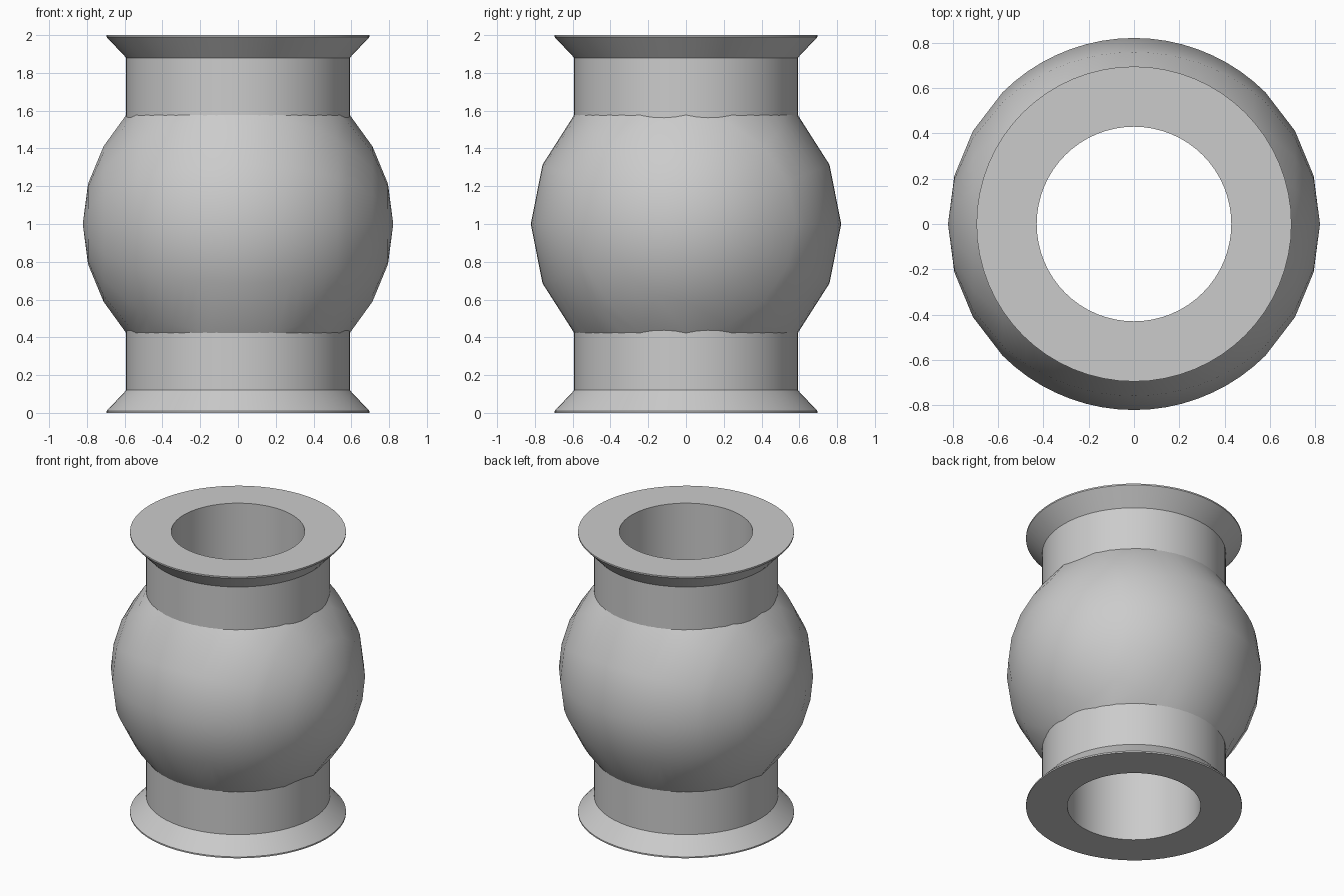
import bpy
import bmesh
from math import cos, sin, radians, tau, hypot
from mathutils import Vector

default = bpy.data.objects.get("Cube")
if default:
    bpy.data.objects.remove(default, do_unlink=True)

CENTRE = 1.0
BALL_R, CUT = 0.822, 0.577
NECK_R, FLANGE_R, BORE_R = 0.592, 0.696, 0.43

steel = bpy.data.materials.new("grey_steel")
steel.use_nodes = True
GREY = (0.6, 0.6, 0.6, 1)
steel.diffuse_color = GREY
steel.node_tree.nodes["Principled BSDF"].inputs["Base Color"].default_value = GREY


def lathe(bm, points, axis, steps, closed=False):
    """Spin a profile a full turn about an axis through the origin."""
    verts = [bm.verts.new(p) for p in points]
    ends = verts[1:] + verts[:1] if closed else verts[1:]
    edges = [bm.edges.new(pair) for pair in zip(verts, ends)]
    bmesh.ops.spin(bm, geom=verts + edges, cent=(0, 0, 0), axis=axis,
                   angle=tau, steps=steps, use_merge=True)
    bmesh.ops.remove_doubles(bm, verts=bm.verts, dist=0.0005)


def finish(bm, name, angle):
    bmesh.ops.recalc_face_normals(bm, faces=bm.faces)
    mesh = bpy.data.meshes.new(name)
    bm.to_mesh(mesh)
    bm.free()
    mesh.materials.append(steel)
    obj = bpy.data.objects.new(name, mesh)
    obj.location.z = CENTRE
    bpy.context.collection.objects.link(obj)
    bpy.ops.object.select_all(action="DESELECT")
    obj.select_set(True)
    bpy.context.view_layer.objects.active = obj
    bpy.ops.object.shade_smooth_by_angle(angle=radians(angle))


# Ball: sphere with its poles on x, trimmed flat above and below
bm = bmesh.new()
angles = [0, 15, 30, *range(45, 136, 5), 150, 165, 180]
arc = [(BALL_R * cos(radians(a)), BALL_R * sin(radians(a)), 0) for a in angles]
lathe(bm, arc, (1, 0, 0), 16)
for side in (1, -1):
    bmesh.ops.bisect_plane(bm, geom=bm.verts[:] + bm.edges[:] + bm.faces[:],
                           dist=0.006, plane_co=(0, 0, side * CUT),
                           plane_no=(0, 0, side), clear_outer=True)
# Trimmed rims follow the round necks
for v in bm.verts:
    if v.is_boundary:
        scale = NECK_R / hypot(v.co.x, v.co.y)
        v.co = Vector((v.co.x * scale, v.co.y * scale, CUT if v.co.z > 0 else -CUT))
finish(bm, "ball", 35)

# Sleeve: bored tube with a flared flange at each end
bm = bmesh.new()
upper = [(NECK_R, 0.88), (FLANGE_R, 0.99), (FLANGE_R, 1.0), (BORE_R, 1.0)]
lower = [(r, -z) for r, z in reversed(upper)]
lathe(bm, [(r, 0, z) for r, z in upper + lower], (0, 0, 1), 64, closed=True)
finish(bm, "flanged_sleeve", 30)
